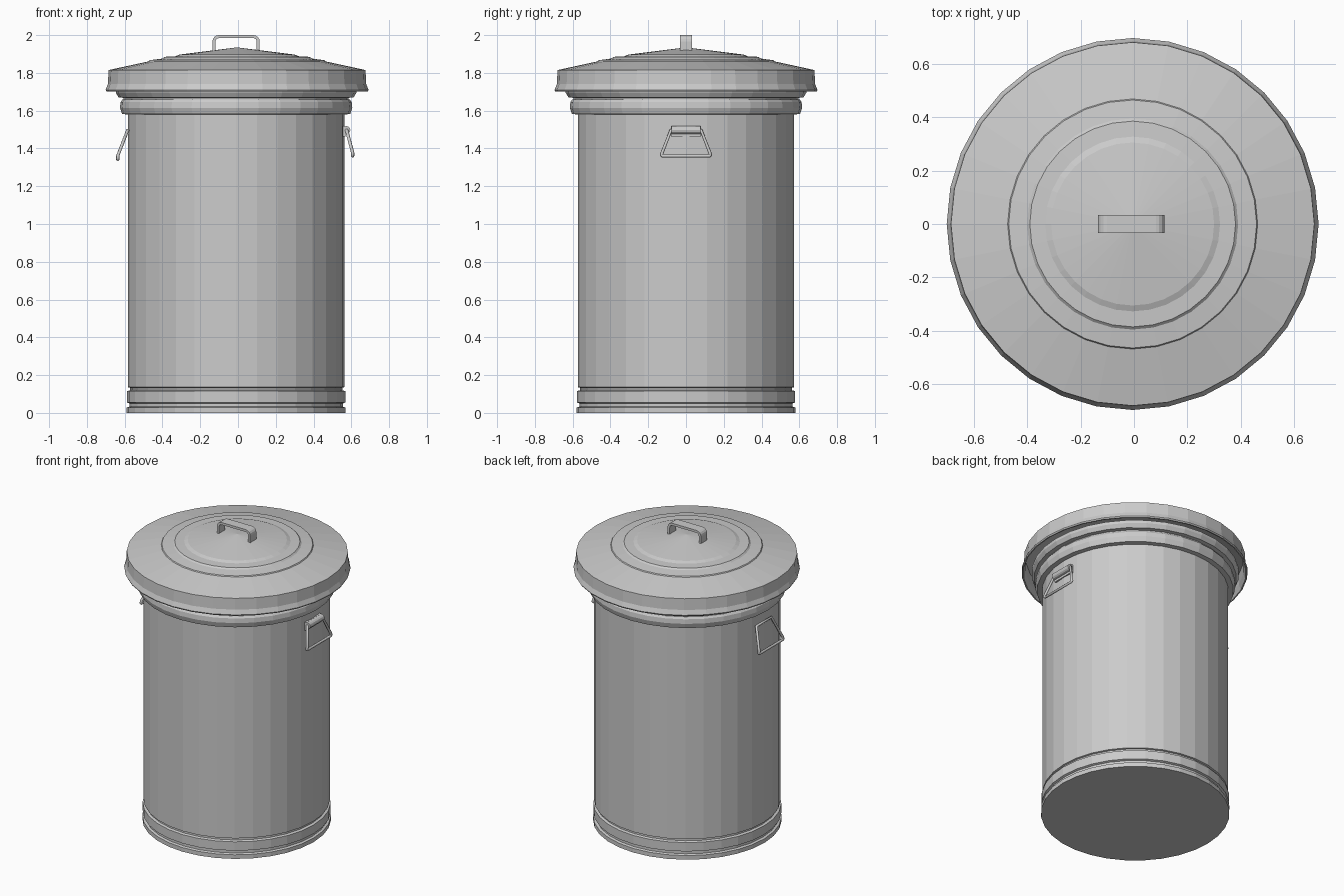
import bpy, bmesh
from math import cos, sin, pi

if "Cube" in bpy.data.objects:
    bpy.data.objects.remove(bpy.data.objects["Cube"])

SIDES = 32


def add_mesh(name, verts, faces, location=(0, 0, 0)):
    mesh = bpy.data.meshes.new(name)
    mesh.from_pydata(verts, [], faces)
    obj = bpy.data.objects.new(name, mesh)
    obj.location = location
    bpy.context.collection.objects.link(obj)
    return obj


def lathe(name, profile, x=0.0):
    """Revolve (radius, z) points around a vertical axis at x."""
    verts, faces = [], []
    for r, z in profile:
        for i in range(SIDES):
            a = 2 * pi * i / SIDES
            verts.append((r * cos(a), r * sin(a), z))
    for k in range(len(profile) - 1):
        for i in range(SIDES):
            j = (i + 1) % SIDES
            faces.append((k * SIDES + i, k * SIDES + j,
                          (k + 1) * SIDES + j, (k + 1) * SIDES + i))
    obj = add_mesh(name, verts, faces, (x, 0, 0))
    bm = bmesh.new()
    bm.from_mesh(obj.data)
    bmesh.ops.remove_doubles(bm, verts=bm.verts, dist=1e-5)
    bmesh.ops.recalc_face_normals(bm, faces=bm.faces)
    bm.to_mesh(obj.data)
    bm.free()
    return obj


def wire_loop(name, points, radius):
    curve = bpy.data.curves.new(name, 'CURVE')
    curve.dimensions = '3D'
    curve.bevel_depth = radius
    curve.bevel_resolution = 1
    spline = curve.splines.new('POLY')
    spline.points.add(len(points) - 1)
    for p, co in zip(spline.points, points):
        p.co = (*co, 1)
    spline.use_cyclic_u = True
    obj = bpy.data.objects.new(name, curve)
    bpy.context.collection.objects.link(obj)
    return obj


# Can body: base bands, plain wall, upper bead, flared lip and inside wall
lathe("can_body", [
    (0, 0), (0.58, 0), (0.58, 0.028), (0.565, 0.033), (0.565, 0.05),
    (0.578, 0.055), (0.578, 0.115), (0.562, 0.12), (0.562, 0.133),
    (0.573, 0.136), (0.573, 1.58), (0.604, 1.582), (0.615, 1.615),
    (0.612, 1.645), (0.603, 1.658), (0.595, 1.66), (0.595, 1.668),
    (0.622, 1.67), (0.637, 1.695), (0.637, 1.715), (0.61, 1.72),
    (0.56, 1.66), (0.555, 0.03), (0, 0.03)], x=-0.01)

# Lid: stepped shallow cone, skirt and underside
lathe("lid", [
    (0, 1.935), (0.305, 1.897), (0.327, 1.888), (0.385, 1.885),
    (0.395, 1.876), (0.464, 1.867), (0.468, 1.861), (0.68, 1.815),
    (0.684, 1.74), (0.696, 1.71), (0.692, 1.702), (0.684, 1.702),
    (0.672, 1.74), (0.668, 1.803), (0.46, 1.848), (0.30, 1.88),
    (0, 1.918)], x=-0.005)

# Lid handle: flat strap bent into an arch with rounded corners
half, top, bend = 0.117, 1.992, 0.026
quarter = [(half - bend + bend * cos(pi / 2 * k / 4),
            top - bend + bend * sin(pi / 2 * k / 4)) for k in range(5)]
right = [(half, 1.912)] + quarter
path = right + [(-x, z) for x, z in reversed(right)]
verts = [(x, y, z) for x, z in path for y in (-0.033, 0.033)]
faces = [(2 * i, 2 * i + 1, 2 * i + 3, 2 * i + 2) for i in range(len(path) - 1)]
strap = add_mesh("lid_handle", verts, faces, (-0.01, 0, 0))
solid = strap.modifiers.new("thickness", 'SOLIDIFY')
solid.thickness = 0.016
solid.offset = 0

# Side carrying handles: hanging trapezoid wire loops
for name, x_top, x_low, z_top, z_low in (
        ("right_handle", 0.575, 0.607, 1.497, 1.36),
        ("left_handle", -0.584, -0.637, 1.497, 1.342)):
    wire_loop(name, [(x_top, -0.08, z_top), (x_low, -0.126, z_low + 0.018),
                     (x_low, -0.131, z_low + 0.005), (x_low, -0.124, z_low),
                     (x_low, 0.124, z_low), (x_low, 0.131, z_low + 0.005),
                     (x_low, 0.126, z_low + 0.018), (x_top, 0.08, z_top)], 0.009)

# Right handle bracket: rolled sleeve and backing plate
bpy.ops.mesh.primitive_cylinder_add(vertices=12, radius=0.021, depth=0.155,
                                    location=(0.574, 0, 1.497),
                                    rotation=(pi / 2, 0, 0))
bpy.context.object.name = "handle_sleeve"
bpy.ops.mesh.primitive_cube_add(size=1, location=(0.562, 0, 1.49))
plate = bpy.context.object
plate.name = "handle_plate"
plate.scale = (0.014, 0.16, 0.055)
